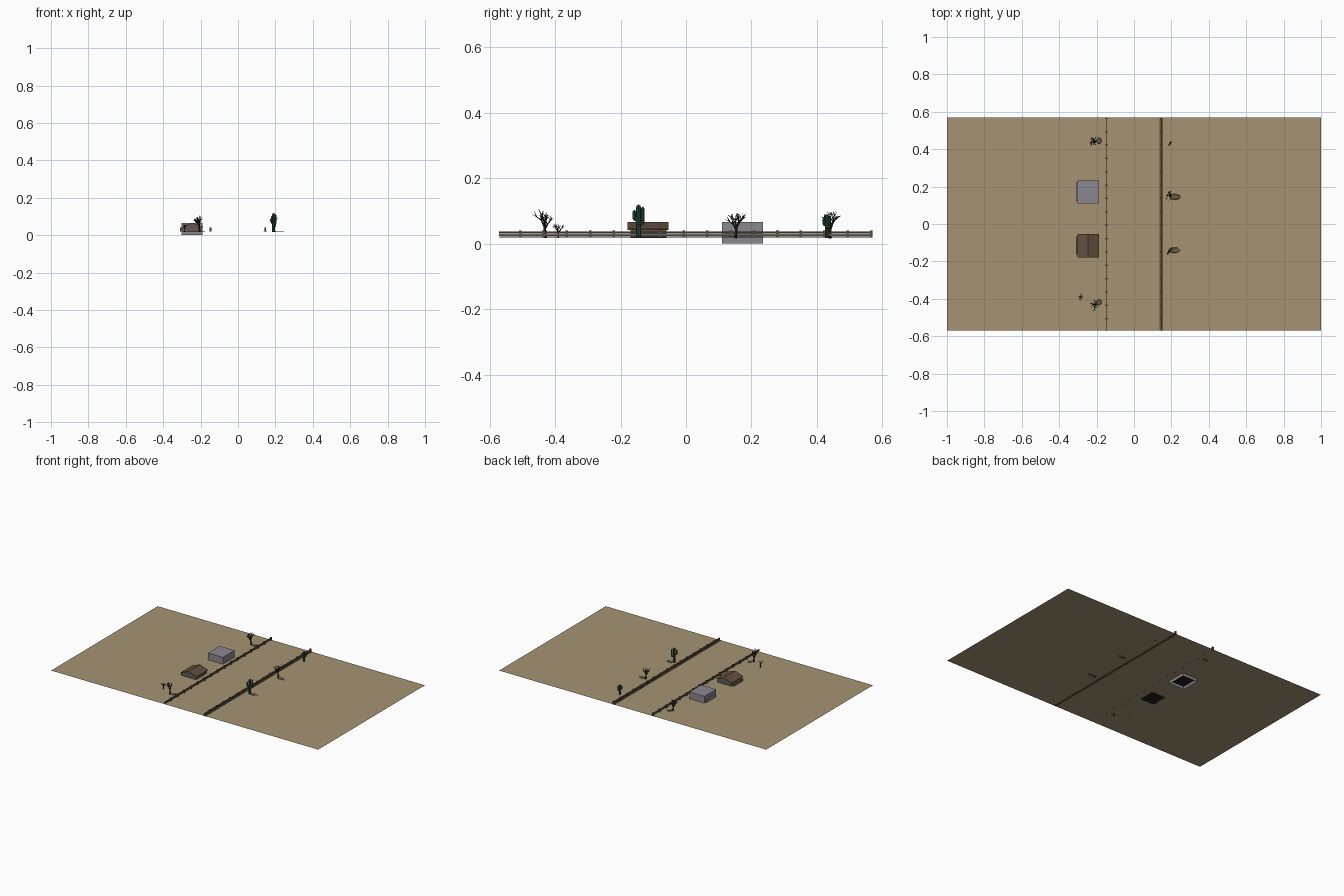
import bpy, bmesh, math, random
from mathutils import Vector, Matrix

if "Cube" in bpy.data.objects:
    bpy.data.objects.remove(bpy.data.objects["Cube"])

random.seed(4)
G = 0.02  # ground level


def mat(name, r, g, b):
    m = bpy.data.materials.new(name)
    m.diffuse_color = (r, g, b, 1)
    m.use_nodes = True
    m.node_tree.nodes["Principled BSDF"].inputs["Base Color"].default_value = m.diffuse_color
    return m


SAND = mat("sand", .38, .295, .168)
GREY = mat("grey_plaster", .26, .25, .28)
ROOF = mat("brown_roof", .125, .08, .046)
WALL = mat("hut_wall", .12, .105, .09)
DARK = mat("dark_inside", .015, .013, .01)
WOOD = mat("fence_wood", .12, .08, .05)
PALE = mat("weathered_wood", .17, .14, .12)
BARK = mat("dead_bark", .022, .016, .011)
GREEN = mat("cactus_green", .025, .085, .04)
STONE = mat("flat_stone", .14, .105, .065)


def finish(bm, name, *mats):
    me = bpy.data.meshes.new(name)
    bm.to_mesh(me)
    bm.free()
    for m in mats:
        me.materials.append(m)
    ob = bpy.data.objects.new(name, me)
    bpy.context.collection.objects.link(ob)
    return ob


def add_box(bm, x0, x1, y0, y1, z0, z1):
    m = Matrix.Translation(((x0 + x1) / 2, (y0 + y1) / 2, (z0 + z1) / 2))
    m = m @ Matrix.Diagonal((x1 - x0, y1 - y0, z1 - z0, 1))
    return bmesh.ops.create_cube(bm, size=1, matrix=m)["verts"]


def add_limb(bm, a, b, r0, r1, sides=6):
    d = b - a
    m = Matrix.Translation((a + b) / 2) @ d.to_track_quat('Z', 'Y').to_matrix().to_4x4()
    bmesh.ops.create_cone(bm, cap_ends=True, segments=sides, radius1=r0, radius2=r1,
                          depth=d.length, matrix=m)


# ground sheet
bm = bmesh.new()
bmesh.ops.create_grid(bm, x_segments=1, y_segments=1, size=1,
                      matrix=Matrix.Translation((0, 0, G)) @ Matrix.Diagonal((1, .57, 1, 1)))
finish(bm, "ground", SAND)

# grey flat-roofed house, with a dark recess underneath
bm = bmesh.new()
add_box(bm, -.302, -.19, .11, .235, 0, .066)
bm.normal_update()
bottom = [f for f in bm.faces if f.normal.z < -.9]
bmesh.ops.inset_region(bm, faces=bottom, thickness=.012)
for f in bottom:
    f.material_index = 1
    for v in f.verts:
        v.co.z += .015
add_box(bm, -.31, -.302, .123, .222, G, .04)
finish(bm, "grey_house", GREY, DARK)

# hut walls with gable ends
bm = bmesh.new()
prof = [(-.295, G - .003), (-.195, G - .003), (-.195, .044), (-.245, .062), (-.295, .044)]
face = bm.faces.new([bm.verts.new((x, -.17, z)) for x, z in prof])
ext = bmesh.ops.extrude_face_region(bm, geom=[face])["geom"]
bmesh.ops.translate(bm, vec=(0, .11, 0), verts=[v for v in ext if isinstance(v, bmesh.types.BMVert)])
bmesh.ops.recalc_face_normals(bm, faces=bm.faces)
for f in bm.faces:
    f.material_index = int(f.normal.z < -.9)
add_box(bm, -.31, -.295, -.164, -.067, G, .036)
finish(bm, "hut_walls", WALL, DARK)

# hut roof, two thin slopes meeting at a ridge
bm = bmesh.new()
prof = [(-.303, .041), (-.245, .062), (-.187, .041), (-.187, .045), (-.245, .066), (-.303, .045)]
lo = [bm.verts.new((x, -.178, z)) for x, z in prof]
hi = [bm.verts.new((x, -.054, z)) for x, z in prof]
for i in range(6):
    j = (i + 1) % 6
    bm.faces.new((lo[i], lo[j], hi[j], hi[i]))
for r in (lo, hi):
    bm.faces.new((r[0], r[1], r[4], r[5]))
    bm.faces.new((r[1], r[2], r[3], r[4]))
bmesh.ops.recalc_face_normals(bm, faces=bm.faces)
finish(bm, "hut_roof", ROOF)

# two fences with posts and two rails each
for side, x in (("left", -.148), ("right", .146)):
    bm = bmesh.new()
    for i in range(16):
        y = -.507 + .0715 * i
        add_box(bm, x - .005, x + .005, y - .004, y + .004, G - .001, .040)
    finish(bm, side + "_fence_posts", WOOD)
    bm = bmesh.new()
    add_box(bm, x - .002, x + .002, -.571, .567, .0325, .037)
    finish(bm, side + "_fence_top_rail", WOOD)
    bm = bmesh.new()
    add_box(bm, x - .002, x + .002, -.571, .567, .024, .0305)
    finish(bm, side + "_fence_low_rail", PALE)

# dark strip along the foot of the right fence
bm = bmesh.new()
add_box(bm, .137, .155, -.57, .57, G - .001, G + .002)
finish(bm, "fence_foot_strip", mat("dark_soil", .06, .05, .034))


# dead trees
def grow(bm, p, d, length, r, level):
    q = p + d * length
    add_limb(bm, p, q, r, r * .6, 5)
    if level == 0:
        return
    n = 4 if level == 3 else 3
    spin = random.uniform(0, 6)
    for i in range(n):
        a = spin + 2 * math.pi * i / n
        side = Vector((math.cos(a) * .65, math.sin(a), random.uniform(-.1, .25)))
        nd = (d * 1.0 + side * random.uniform(.5, 1.0) + Vector((0, 0, .2))).normalized()
        start = p.lerp(q, random.uniform(.65, 1))
        grow(bm, start, nd, length * random.uniform(.6, .8), r * .58, level - 1)


for name, x, y, h, lean in (("front_left_tree", -.205, -.43, .095, (-.1, -.05)),
                            ("small_shrub", -.285, -.39, .048, (0, 0)),
                            ("right_tree", .195, .15, .09, (-.1, .15)),
                            ("back_left_tree", -.205, .44, .095, (-.3, 0))):
    bm = bmesh.new()
    d = Vector((lean[0], lean[1], 1)).normalized()
    grow(bm, Vector((x, y, G - .003)), d, h * .4, h * .06, 3)
    finish(bm, name, BARK)

# cacti: a round-topped stem with upturned arms
for name, x, y, h in (("front_cactus", .19, -.145, .1), ("back_cactus", .193, .43, .07)):
    bm = bmesh.new()

    def arm(pts, r):
        pts = [Vector((x + a * h, y + b * h, G + c * h)) for a, b, c in pts]
        for a, b in zip(pts, pts[1:]):
            add_limb(bm, a, b, r, r * .95, 8)
        for p in pts[1:]:
            bmesh.ops.create_icosphere(bm, subdivisions=1, radius=r, matrix=Matrix.Translation(p))

    arm([(0, 0, -.03), (0, 0, .92)], .075 * h)
    arm([(0, 0, .38), (.1, .13, .43), (.1, .13, .88)], .05 * h)
    arm([(0, 0, .5), (-.1, -.13, .55), (-.1, -.13, .78)], .05 * h)
    finish(bm, name, GREEN)

# flat stones at the plant feet
for i, (x, y, rx, ry) in enumerate(((.215, -.14, .036, .016), (.22, .145, .03, .016),
                                    (-.187, .445, .014, .018), (-.187, -.418, .014, .016))):
    bm = bmesh.new()
    m = Matrix.Translation((x, y, G + .001)) @ Matrix.Diagonal((rx, ry, 1, 1))
    bmesh.ops.create_cone(bm, cap_ends=True, segments=10, radius1=1, radius2=.8, depth=.003, matrix=m)
    finish(bm, f"flat_stone_{i + 1}", STONE)

# fence foot shares the dark wood family: keep the palette to ten colours
strip = bpy.data.objects["fence_foot_strip"]
old = strip.data.materials[0]
strip.data.materials[0] = ROOF
bpy.data.materials.remove(old)
